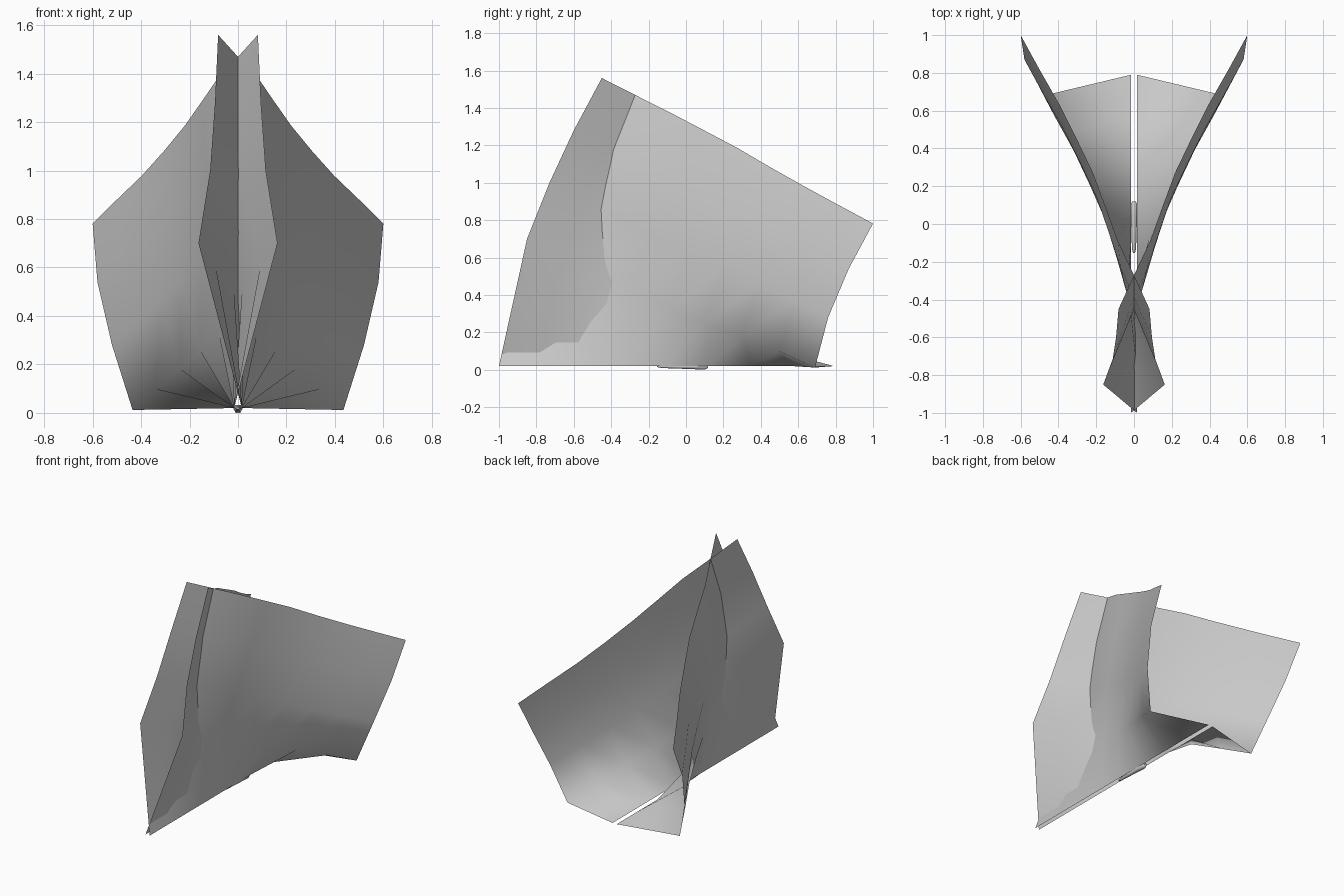
import bpy, bmesh, math
from mathutils import Vector

if "Cube" in bpy.data.objects:
    bpy.data.objects.remove(bpy.data.objects["Cube"])

def finish(name, bm, angle):
    me = bpy.data.meshes.new(name)
    bm.to_mesh(me)
    bm.free()
    ob = bpy.data.objects.new(name, me)
    bpy.context.collection.objects.link(ob)
    bpy.ops.object.select_all(action='DESELECT')
    ob.select_set(True)
    bpy.context.view_layer.objects.active = ob
    bpy.ops.object.shade_smooth_by_angle(angle=math.radians(angle))
    return ob

# Wing rows from root to tip: front point, back point, sideways bow, height bow
ROWS = [
    ((0.016, -1.00, 0.02), (0.016, 0.79, 0.02), 0, 0),
    ((-0.163, -0.85, 0.70), (0.435, 0.69, 0.012), -0.058, -0.036),
    ((-0.115, -0.73, 1.00), (0.52, 0.76, 0.28), -0.053, -0.015),
    ((-0.095, -0.60, 1.28), (0.58, 0.87, 0.54), -0.047, 0.005),
    ((-0.082, -0.45, 1.56), (0.60, 1.00, 0.782), -0.04, 0.015),
]
# Shape of the bows along the length
BOW_X = [0, 0.05, 0.05, 0.55, 1, 0.95, 0.8, 0.35, 0]
BOW_Z = [0, 0.35, 0.75, 0.9, 1, 0.4, 0.1, 0, 0]
COLS = 8

def wing(name, side):
    bm = bmesh.new()
    grid = []
    for a, b, bx, bz in ROWS:
        row = []
        for i in range(COLS + 1):
            p = Vector(a).lerp(Vector(b), i / COLS) + Vector((bx * BOW_X[i], 0, bz * BOW_Z[i]))
            row.append(bm.verts.new((p.x * side, p.y, p.z)))
        grid.append(row)
    for r0, r1 in zip(grid, grid[1:]):
        for i in range(COLS):
            q = [r0[i], r0[i + 1], r1[i + 1], r1[i]]
            bm.faces.new(q if side > 0 else q[::-1])
    return finish(name, bm, 180)

# Two bent wing sheets that cross each other near the front
wing("right_wing", 1)
wing("left_wing", -1)

# Slim six-sided body: (y, radius, centre height)
BODY = [(-0.154, 0.005, 0.019), (-0.13, 0.011, 0.019), (-0.03, 0.014, 0.018),
        (0.04, 0.017, 0.018), (0.10, 0.019, 0.017), (0.118, 0.010, 0.018)]
bm = bmesh.new()
rings = []
for y, r, z in BODY:
    rings.append([bm.verts.new((r * math.cos(k * math.pi / 3), y, z + r * math.sin(k * math.pi / 3)))
                  for k in range(6)])
for a, b in zip(rings, rings[1:]):
    for k in range(6):
        bm.faces.new((a[k], a[(k + 1) % 6], b[(k + 1) % 6], b[k]))
bm.faces.new(rings[0])
bm.faces.new(rings[-1])
bmesh.ops.recalc_face_normals(bm, faces=bm.faces)
finish("body", bm, 65)
